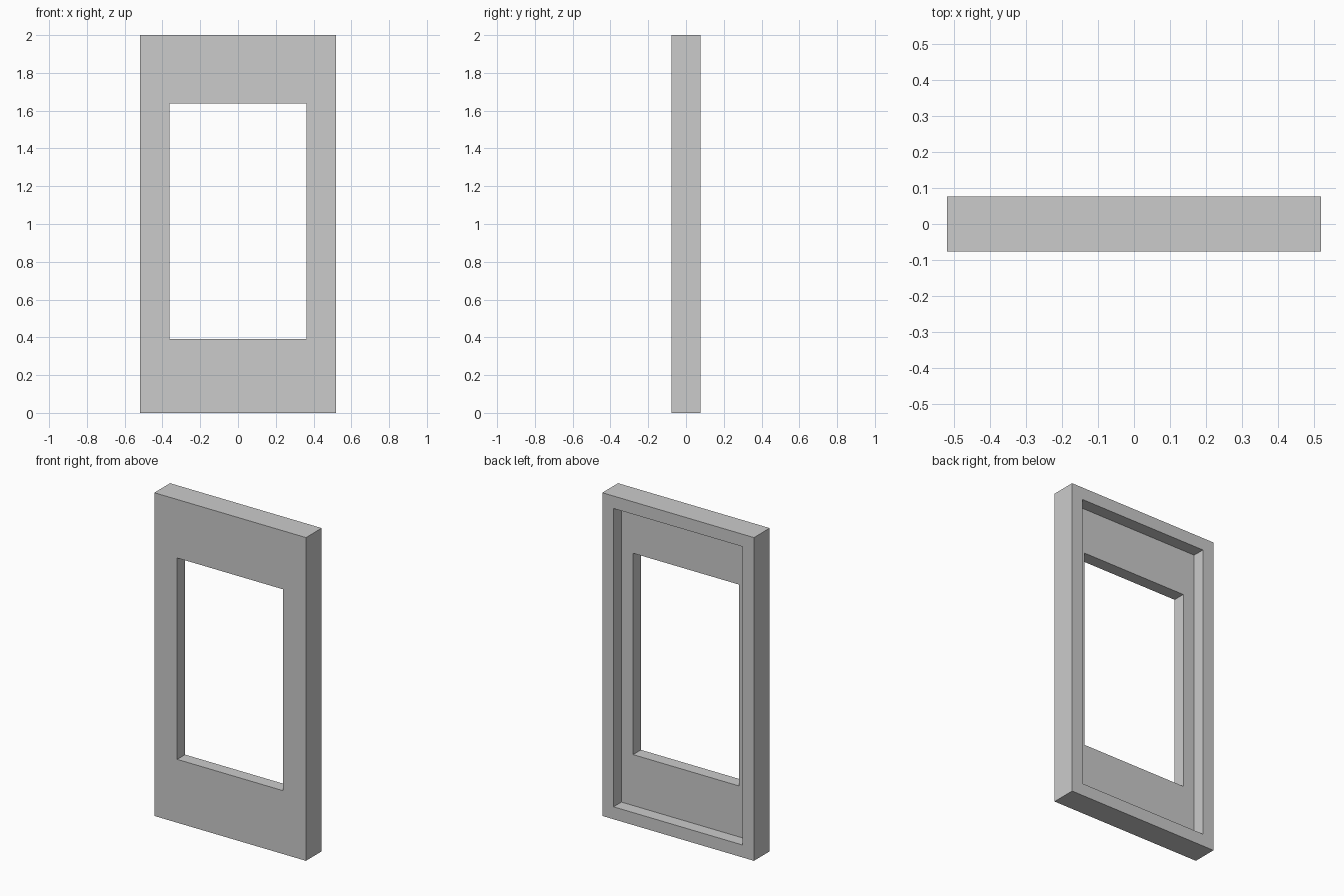
import bpy, bmesh

if "Cube" in bpy.data.objects:
    bpy.data.objects.remove(bpy.data.objects["Cube"])

HALF_W, HEIGHT = 0.519, 2.0
FRONT, MID, BACK = -0.077, 0.0, 0.077
LIP = 0.077

# Rectangles as (half width, bottom, top)
outer = (HALF_W, 0.0, HEIGHT)
recess = (HALF_W - LIP, LIP, HEIGHT - LIP)
opening = (0.362, 0.392, 1.638)

# Closed sequence of rectangular loops: outside, rear lip, recess, opening
loops = [(outer, FRONT), (outer, BACK), (recess, BACK),
         (recess, MID), (opening, MID), (opening, FRONT)]


def add_loop(bm, rect, y):
    w, lo, hi = rect
    return [bm.verts.new((x, y, z))
            for x, z in ((-w, lo), (w, lo), (w, hi), (-w, hi))]


# Window panel with a stepped recess at the back
bm = bmesh.new()
rings = [add_loop(bm, rect, y) for rect, y in loops]
for i, a in enumerate(rings):
    b = rings[(i + 1) % len(rings)]
    for j in range(4):
        k = (j + 1) % 4
        bm.faces.new((a[j], a[k], b[k], b[j]))
bmesh.ops.recalc_face_normals(bm, faces=bm.faces)

mesh = bpy.data.meshes.new("window_panel")
bm.to_mesh(mesh)
bm.free()
panel = bpy.data.objects.new("window_panel", mesh)
bpy.context.collection.objects.link(panel)
